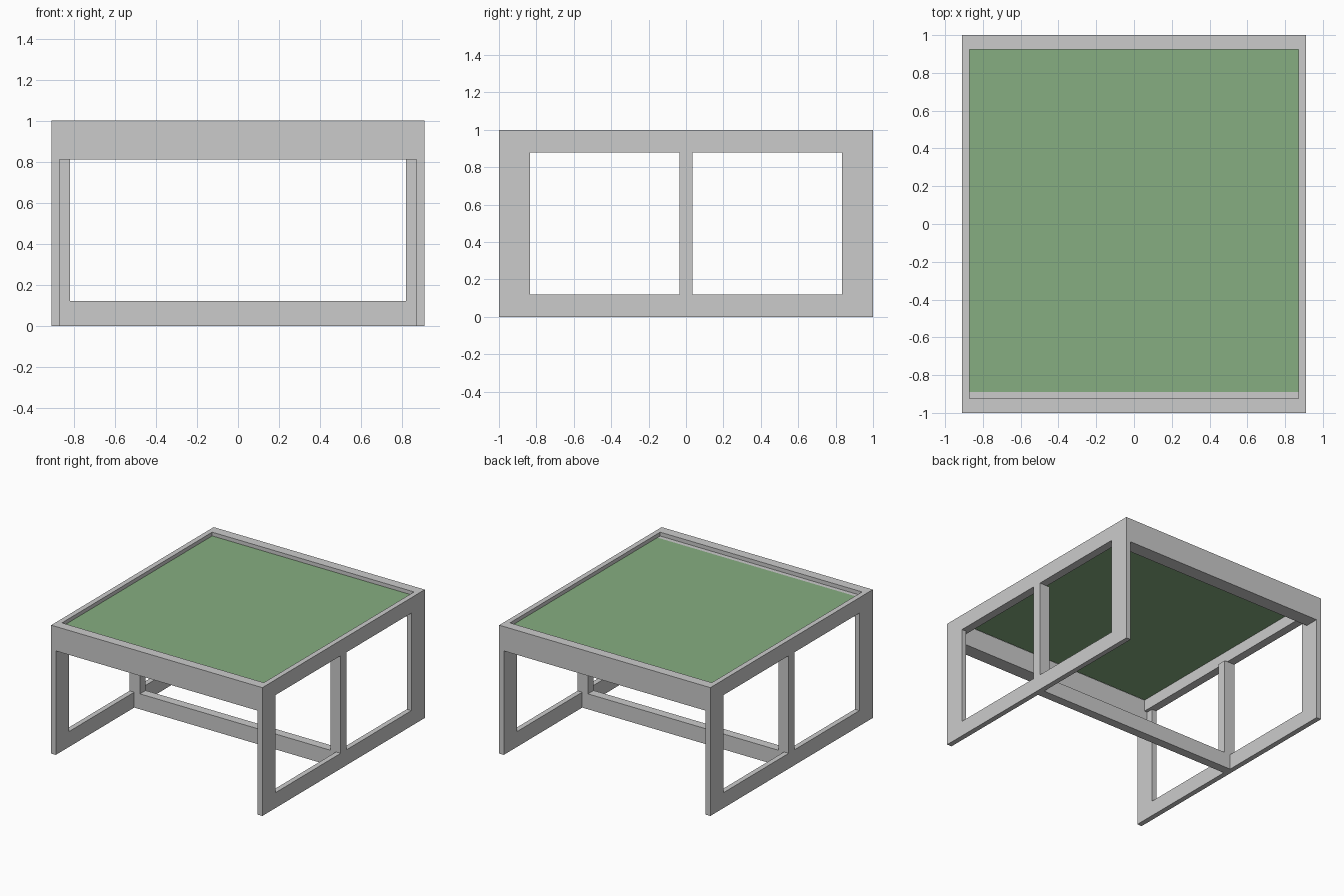
import bpy, bmesh
from mathutils import Matrix, Vector

if "Cube" in bpy.data.objects:
    bpy.data.objects.remove(bpy.data.objects["Cube"])


def box(name, lo, hi):
    """Axis-aligned box between two corners."""
    lo, hi = Vector(lo), Vector(hi)
    bm = bmesh.new()
    mat = Matrix.Translation((lo + hi) / 2) @ Matrix.Diagonal((*(hi - lo), 1))
    bmesh.ops.create_cube(bm, size=1, matrix=mat)
    me = bpy.data.meshes.new(name)
    bm.to_mesh(me)
    bm.free()
    ob = bpy.data.objects.new(name, me)
    bpy.context.collection.objects.link(ob)
    return ob


def cut(target, lo, hi):
    """Carve a box out of the target."""
    tool = box("cutter", lo, hi)
    tool.hide_render = True
    mod = target.modifiers.new("cut", 'BOOLEAN')
    mod.operation, mod.solver, mod.object = 'DIFFERENCE', 'EXACT', tool
    bpy.context.view_layer.objects.active = target
    bpy.ops.object.modifier_apply(modifier=mod.name)
    bpy.data.objects.remove(tool)


W, IN = 0.91, 0.87        # outer half width, inner face of side frames
STEP = 0.97               # height of the ledge carrying the panel

# Table frame: legs, rails and aprons carved from one block
frame = box("table_frame", (-W, -1, 0), (W, 1, 1))
cut(frame, (-IN, -1.2, -0.2), (IN, 1.2, 0.81))           # space between side frames
cut(frame, (-IN, -0.89, 0.7), (IN, 0.89, 0.88))          # inside the aprons
cut(frame, (-0.845, -0.89, 0.8), (0.845, 0.89, 1.2))     # opening under the panel
cut(frame, (-IN, -0.925, STEP), (IN, 0.925, 1.2))        # recess for the panel
for y0, y1 in ((-0.835, -0.035), (0.035, 0.835)):        # side windows
    cut(frame, (-1.2, y0, 0.12), (1.2, y1, 0.88))

# Thicker inner halves of the middle posts
for side, x0, x1 in (("left", -IN, -0.82), ("right", 0.82, IN)):
    box(side + "_middle_post", (x0, -0.035, 0.12), (x1, 0.035, 0.88))

# Floor stretcher joining the side frames
box("stretcher", (-IN, -0.035, 0), (IN, 0.035, 0.12))

# Green panel: a thin sheet resting on the ledge
me = bpy.data.meshes.new("top_panel")
bm = bmesh.new()
bmesh.ops.create_grid(bm, x_segments=1, y_segments=1, size=1,
                      matrix=Matrix.Translation((0, 0.0175, STEP + 0.001))
                      @ Matrix.Diagonal((IN, 0.9075, 1, 1)))
bm.to_mesh(me)
bm.free()
panel = bpy.data.objects.new("top_panel", me)
bpy.context.collection.objects.link(panel)
green = bpy.data.materials.new("green_panel")
green.diffuse_color = (0.24, 0.42, 0.22, 1)
green.use_nodes = True
green.node_tree.nodes["Principled BSDF"].inputs["Base Color"].default_value = green.diffuse_color
me.materials.append(green)
